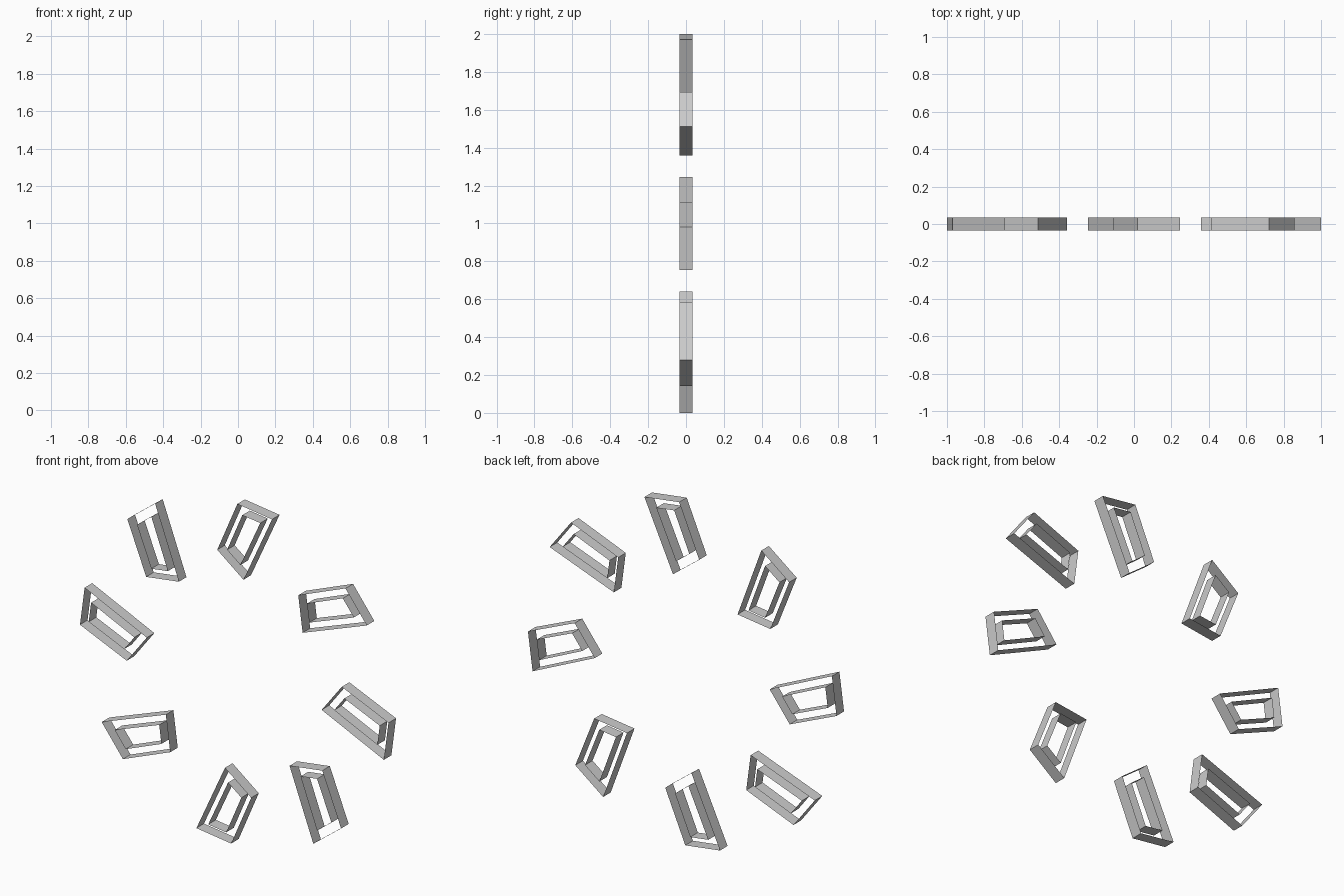
import bpy, bmesh, math
from mathutils import Vector, Matrix

if "Cube" in bpy.data.objects:
    bpy.data.objects.remove(bpy.data.objects["Cube"])

HALF_DEPTH = 0.035
INSET = 0.052
# Outline of the top frame in x, z measured from the ring centre (clockwise)
OUTLINE = [Vector(p) for p in ((0.02, 1.0), (0.245, 0.97), (0.06, 0.567), (-0.11, 0.697))]


def inset(points, d):
    """Move every edge inward by d and intersect neighbouring edges."""
    result = []
    n = len(points)
    for i in range(n):
        a = (points[i] - points[i - 1]).normalized()
        b = (points[(i + 1) % n] - points[i]).normalized()
        na, nb = Vector((a.y, -a.x)), Vector((b.y, -b.x))
        result.append(points[i] + (na + nb) * d / (1 + na.dot(nb)))
    return result


def add_walls(bm, points, inward):
    """Open band of walls following a closed outline, no front or back caps."""
    front = [bm.verts.new((p.x, -HALF_DEPTH, p.y)) for p in points]
    back = [bm.verts.new((p.x, HALF_DEPTH, p.y)) for p in points]
    for i in range(len(points)):
        j = (i + 1) % len(points)
        face = [front[i], front[j], back[j], back[i]]
        bm.faces.new(face[::-1] if inward else face)


# Eight open trapezoid frames in a ring
for k in range(8):
    bm = bmesh.new()
    add_walls(bm, OUTLINE, False)
    add_walls(bm, inset(OUTLINE, INSET), True)
    bm.transform(Matrix.Translation((0, 0, 1)) @ Matrix.Rotation(math.radians(45 * k), 4, 'Y'))
    mesh = bpy.data.meshes.new(f"ring_frame_{k + 1}")
    bm.to_mesh(mesh)
    bm.free()
    bpy.context.collection.objects.link(bpy.data.objects.new(mesh.name, mesh))
